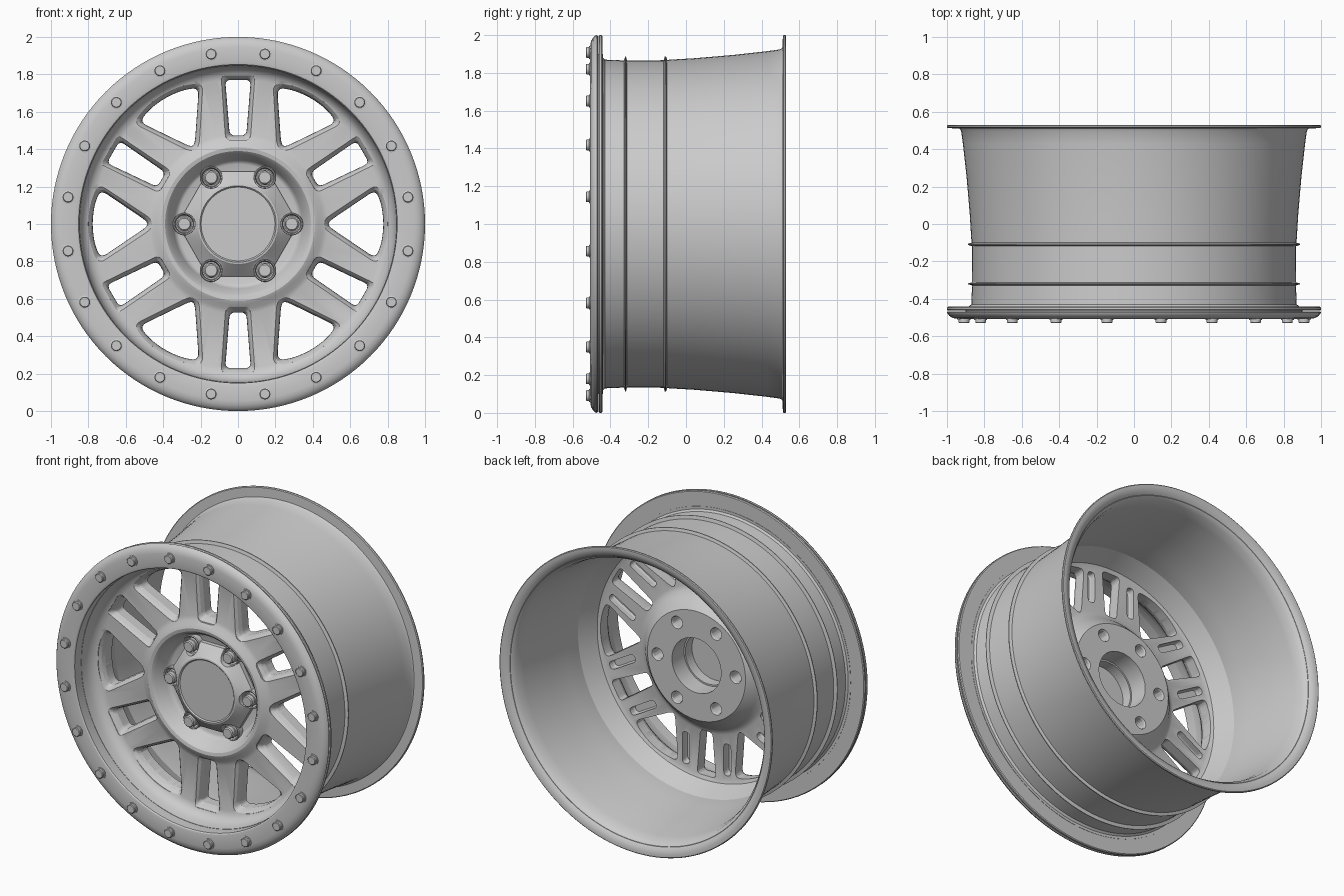
import bpy, bmesh
from math import sin, cos, tan, pi, radians
from mathutils import Vector

if "Cube" in bpy.data.objects:
    bpy.data.objects.remove(bpy.data.objects["Cube"])

CZ = 1.0   # wheel axis height; the axis runs along y


def polar(r, a, y):
    return Vector((r * cos(a), y, CZ + r * sin(a)))


def loft(bm, rings, closed=False):
    """Skin a list of rings; cap the ends unless the loft closes on itself."""
    rows = [[bm.verts.new(p) for p in ring] for ring in rings]
    n = len(rows[0])
    pairs = list(zip(rows, rows[1:])) + ([(rows[-1], rows[0])] if closed else [])
    for a, b in pairs:
        for i in range(n):
            j = (i + 1) % n
            bm.faces.new((a[i], a[j], b[j], b[i]))
    if not closed:
        bm.faces.new(rows[0])
        bm.faces.new(rows[-1][::-1])


def finish(bm, name, angle=32, smooth=True):
    bmesh.ops.recalc_face_normals(bm, faces=bm.faces)
    me = bpy.data.meshes.new(name)
    bm.to_mesh(me)
    bm.free()
    ob = bpy.data.objects.new(name, me)
    bpy.context.collection.objects.link(ob)
    if smooth:
        shade(ob, angle)
    return ob


def shade(ob, angle=32):
    bpy.ops.object.select_all(action='DESELECT')
    ob.select_set(True)
    bpy.context.view_layer.objects.active = ob
    bpy.ops.object.shade_smooth_by_angle(angle=radians(angle))


def revolve(name, profile, seg=128):
    bm = bmesh.new()
    rings = [[polar(r, 2 * pi * i / seg, y) for i in range(seg)] for r, y in profile]
    loft(bm, rings, closed=True)
    return finish(bm, name)


def cut(ob, bm):
    cutter = finish(bm, "cutter", smooth=False)
    cutter.hide_render = True
    mod = ob.modifiers.new("cut", 'BOOLEAN')
    mod.operation, mod.solver, mod.object = 'DIFFERENCE', 'EXACT', cutter
    bpy.context.view_layer.objects.active = ob
    bpy.ops.object.modifier_apply(modifier=mod.name)
    bpy.data.objects.remove(cutter)
    shade(ob)


def offset(poly, d):
    """Grow a counter-clockwise polygon outward by d."""
    out = []
    for i, p in enumerate(poly):
        e1 = (p - poly[i - 1]).normalized()
        e2 = (poly[(i + 1) % len(poly)] - p).normalized()
        n1, n2 = Vector((e1.y, -e1.x)), Vector((e2.y, -e2.x))
        out.append(p + (n1 + n2) * d / (1 + n1.dot(n2)))
    return out


def rounded(poly, r, steps=5):
    out = []
    for i, p in enumerate(poly):
        ends = []
        for q in (poly[i - 1], poly[(i + 1) % len(poly)]):
            v = q - p
            ends.append(p + v.normalized() * min(r, v.length * 0.42))
        for k in range(steps + 1):
            t = k / steps
            out.append(ends[0] * (1 - t) ** 2 + p * 2 * t * (1 - t) + ends[1] * t * t)
    return out


def pocket(bm, poly, a, levels, r):
    """Rounded cutter in the radial frame at angle a; levels are (y, growth)."""
    poly = [Vector(p) for p in poly]
    loft(bm, [[Vector((p.x * cos(a) - p.y * sin(a), y, CZ + p.x * sin(a) + p.y * cos(a)))
               for p in rounded(offset(poly, d), r)] for y, d in levels])


def rod(bm, centre, levels, n=24):
    """Stack of circles (y, radius) around an axis parallel to y."""
    loft(bm, [[Vector((centre.x + r * cos(2 * pi * i / n), y, centre.z + r * sin(2 * pi * i / n)))
               for i in range(n)] for y, r in levels])


# Barrel with two thin ribs, front bead flange and flared rear lip
revolve("barrel", [
    (.85, -.462), (.995, -.462), (1, -.457), (1, -.447), (.995, -.442), (.885, -.442), (.87, -.43),
    (.866, -.328), (.888, -.322), (.888, -.318), (.866, -.312),
    (.867, -.118), (.888, -.112), (.888, -.106), (.869, -.1),
    (.878, .05), (.895, .25), (.915, .43), (.924, .495), (.932, .51), (.995, .513), (1, .518),
    (1, .526), (.995, .53), (.975, .53), (.955, .523), (.93, .507), (.912, .48), (.9, .42),
    (.876, .2), (.858, .03), (.85, -.06)])

# Clamp ring on the front with a rounded outer edge
revolve("beadlock_ring", [
    (.85, -.44), (.85, -.498), (.856, -.504), (.87, -.507), (.945, -.507), (.968, -.503),
    (.987, -.492), (.997, -.48), (1, -.472), (.996, -.467), (.9, -.467), (.9, -.44)])

# Clamp ring bolts
bm = bmesh.new()
for i in range(20):
    c = polar(.92, radians(9 + 18 * i), 0)
    rod(bm, c, [(-.5, .035), (-.512, .035), (-.514, .029), (-.526, .029), (-.53, .025)], 18)
finish(bm, "ring_bolts")

# Dished centre: lip, spoke face, hub crest, recessed pad, bore and rear mounting face
disc = revolve("spoke_disc", [
    (.86, -.43), (.848, -.43), (.842, -.385), (.828, -.35), (.805, -.328), (.775, -.318),
    (.48, -.322), (.455, -.33), (.43, -.348), (.41, -.356), (.39, -.352), (.372, -.335),
    (.345, -.265), (.335, -.248), (.32, -.24), (.18, -.24), (.18, -.11), (.36, -.11),
    (.368, -.116), (.42, -.17), (.45, -.205), (.48, -.215), (.77, -.215), (.795, -.205), (.86, -.06)])
wide = [(.487, -.012), (.735, -.18), (.766, -.1), (.777, 0), (.766, .1), (.735, .18), (.487, .012)]
narrow = [(.475, -.042), (.768, -.066), (.768, .066), (.475, .042)]
bm = bmesh.new()
levels = [(-.5, .03), (-.322, .026), (-.305, .012), (-.28, .003), (-.05, 0)]
for k in range(6):
    a = radians(60 * k)
    b = a + pi / 6
    pocket(bm, wide, a, levels, .045)
    pocket(bm, narrow, b, levels, .03)
    # Lightening slots in the back of each spoke pair
    for s in (-1, 1):
        v = .152 * s
        slot = [(.52, v - .026), (.73, v - .026), (.73, v + .026), (.52, v + .026)]
        pocket(bm, slot, b, [(-.265, -.004), (-.25, 0), (-.1, 0)], .03)
    # Stud holes from the back
    rod(bm, polar(.287, a, 0), [(-.215, .036), (-.12, .036), (-.1, .046)])
cut(disc, bm)

# Centre cap: hexagonal base blending to a round top, hollow at the back
N = 96


def hexagon(apothem, y):
    ring = []
    for i in range(N):
        a = 2 * pi * i / N
        off = (a % (pi / 3)) - pi / 6
        ring.append(polar(apothem / cos(off), a, y))
    return ring


def circle(r, y):
    return [polar(r, 2 * pi * i / N, y) for i in range(N)]


bm = bmesh.new()
loft(bm, [circle(.17, -.305), circle(.17, -.236), hexagon(.28, -.236), hexagon(.28, -.268),
          hexagon(.272, -.276), circle(.222, -.322), circle(.214, -.33), circle(.204, -.332),
          circle(.197, -.325)])
cap = finish(bm, "centre_cap")
bm = bmesh.new()
for k in range(6):
    rod(bm, polar(.287, radians(60 * k), 0), [(-.4, .058), (-.2, .058)], 32)
cut(cap, bm)

# Lug seats and lug nuts
seats, nuts = bmesh.new(), bmesh.new()
for k in range(6):
    c = polar(.287, radians(60 * k), 0)
    loft(seats, [[Vector((c.x + r * cos(2 * pi * i / 32), y, c.z + r * sin(2 * pi * i / 32)))
                  for i in range(32)]
                 for r, y in [(.061, -.235), (.061, -.278), (.057, -.283), (.051, -.28), (.046, -.235)]],
         closed=True)
    rod(nuts, c, [(-.235, .042), (-.285, .042), (-.287, .037), (-.312, .037), (-.318, .031)], 18)
finish(seats, "lug_seats")
finish(nuts, "lug_nuts")
